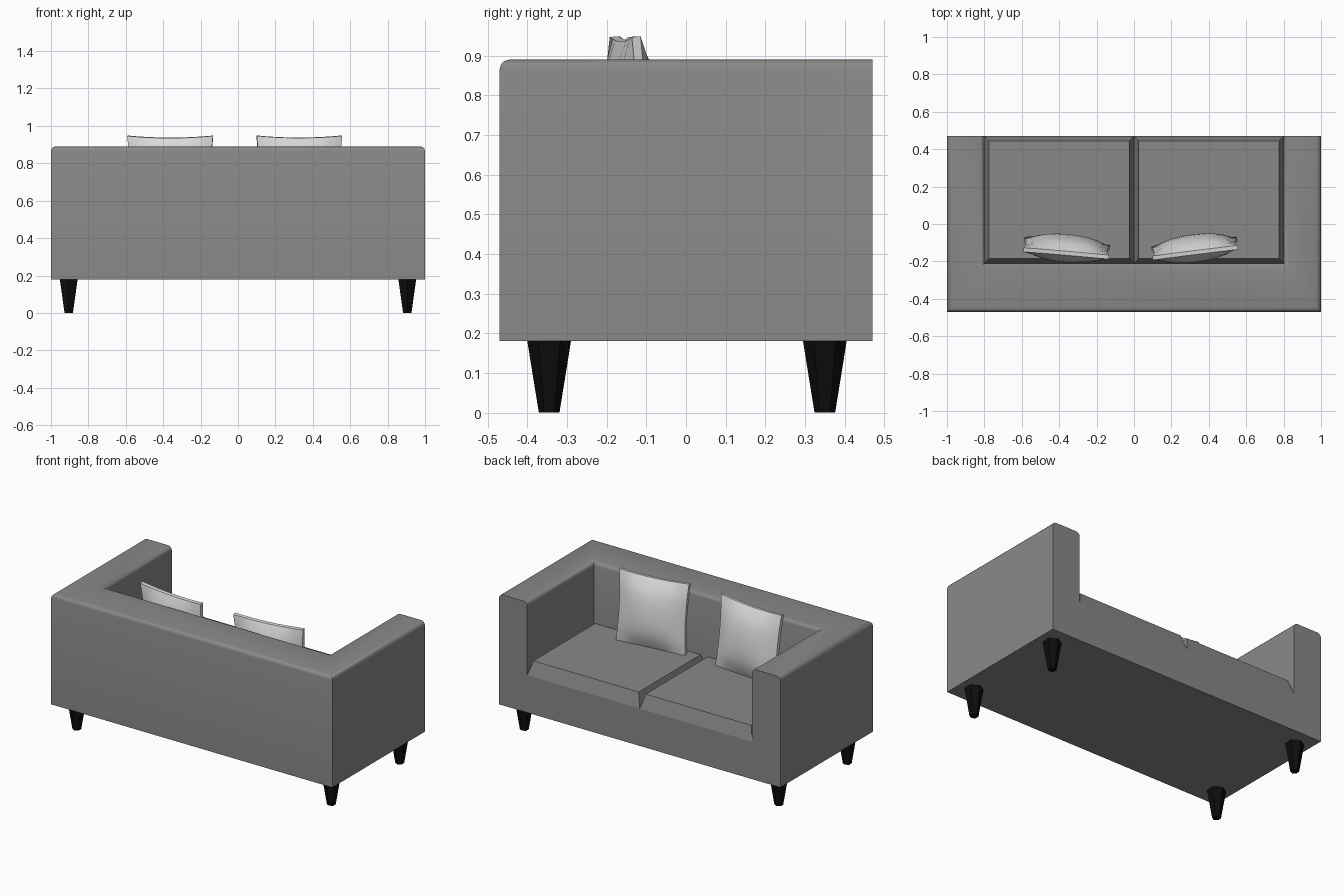
import bpy, bmesh, math
from mathutils import Matrix, Vector

cube = bpy.data.objects.get("Cube")
if cube:
    bpy.data.objects.remove(cube, do_unlink=True)


def material(name, grey):
    mat = bpy.data.materials.new(name)
    mat.use_nodes = True
    color = (grey, grey, grey, 1)
    mat.diffuse_color = color
    mat.node_tree.nodes["Principled BSDF"].inputs["Base Color"].default_value = color
    return mat


GREY = material("grey_upholstery", 0.25)
WHITE = material("pale_pillow_fabric", 0.7)
BLACK = material("black_leg", 0.004)


def finish(bm, name, mat, angle=None):
    bmesh.ops.recalc_face_normals(bm, faces=bm.faces)
    mesh = bpy.data.meshes.new(name)
    bm.to_mesh(mesh)
    bm.free()
    mesh.materials.append(mat)
    obj = bpy.data.objects.new(name, mesh)
    bpy.context.collection.objects.link(obj)
    if angle:
        bpy.ops.object.select_all(action='DESELECT')
        obj.select_set(True)
        bpy.context.view_layer.objects.active = obj
        bpy.ops.object.shade_smooth_by_angle(angle=math.radians(angle))
    return obj


def box(lo, hi):
    bm = bmesh.new()
    lo, hi = Vector(lo), Vector(hi)
    bmesh.ops.create_cube(bm, size=1, matrix=Matrix.Translation((lo + hi) / 2)
                          @ Matrix.Diagonal((*(hi - lo), 1)))
    return bm


HALF, DEPTH, BOTTOM, TOP = 1.0, 0.47, 0.18, 0.89
INNER, BACK, SEAT = 0.80, -0.21, 0.42

# Body: a box with the seat recess cut out of its top and open side
bm = box((-HALF, -DEPTH, BOTTOM), (HALF, DEPTH, TOP))
for point, normal in (((INNER, 0, 0), (1, 0, 0)), ((-INNER, 0, 0), (1, 0, 0)),
                      ((0, BACK, 0), (0, 1, 0)), ((0, 0, SEAT), (0, 0, 1))):
    bmesh.ops.bisect_plane(bm, geom=bm.verts[:] + bm.edges[:] + bm.faces[:],
                           plane_co=point, plane_no=normal)
opening = []
for f in bm.faces:
    c = f.calc_center_median()
    if abs(c.x) < INNER - 0.01 and c.y > BACK and c.z > SEAT + 0.01:
        opening.append(f)
bmesh.ops.delete(bm, geom=opening, context='FACES')


def corner(x, y, z):
    target = Vector((x, y, z))
    for v in bm.verts:
        if (v.co - target).length < 1e-4:
            return v
    return bm.verts.new(target)


for s in (-INNER, INNER):
    bm.faces.new([corner(s, *p) for p in
                  ((DEPTH, SEAT), (DEPTH, TOP), (BACK, TOP), (BACK, SEAT))])
for y, z in ((DEPTH, SEAT), (BACK, TOP)):
    bm.faces.new([corner(-INNER, y, z), corner(INNER, y, z),
                  corner(INNER, BACK, SEAT), corner(-INNER, BACK, SEAT)])
bmesh.ops.recalc_face_normals(bm, faces=bm.faces)
bmesh.ops.dissolve_limit(bm, angle_limit=0.01, verts=bm.verts, edges=bm.edges)
# Soften the top rim, leaving the arm ends flat
rim = [e for e in bm.edges
       if all(v.co.z > TOP - 0.01 for v in e.verts)
       and not all(v.co.y > DEPTH - 0.01 for v in e.verts)]
bmesh.ops.bevel(bm, geom=rim, offset=0.025, segments=3, profile=0.5, affect='EDGES')
finish(bm, "sofa_body", GREY, 40)

# Seat cushions with sloping sides
for name, x0, x1 in (("right", -INNER, 0), ("left", 0, INNER)):
    bm = box((x0, BACK, SEAT), (x1, DEPTH, 0.51))
    mid = Vector(((x0 + x1) / 2, (BACK + DEPTH) / 2))
    for v in bm.verts:
        if v.co.z > 0.5:
            for i in (0, 1):
                v.co[i] -= math.copysign(0.025, v.co[i] - mid[i])
    finish(bm, name + "_seat_cushion", GREY)

# Tapered six-sided legs
for xn, x in (("right", -0.905), ("left", 0.905)):
    for yn, y in (("front", -0.345), ("back", 0.35)):
        bm = bmesh.new()
        bmesh.ops.create_cone(bm, cap_ends=True, segments=6, radius1=0.026,
                              radius2=0.055, depth=BOTTOM,
                              matrix=Matrix.Translation((x, y, BOTTOM / 2)))
        finish(bm, f"{yn}_{xn}_leg", BLACK)


# Throw pillows: pinched squares that swell towards the middle
def pillow(name, x, y, turn, lean):
    bm = bmesh.new()
    bmesh.ops.create_cube(bm, size=2)
    bmesh.ops.subdivide_edges(bm, edges=bm.edges, cuts=7, use_grid_fill=True)
    for v in bm.verts:
        u, t, w = v.co
        swell = (1 - abs(u) ** 2.5) * (1 - abs(w) ** 2.5)
        v.co = (0.23 * u * (1 - 0.05 * (1 - w * w)),
                t * (0.011 + 0.06 * swell ** 0.8),
                0.227 * w * (1 - 0.05 * (1 - u * u)))
    obj = finish(bm, name, WHITE, 50)
    obj.matrix_world = (Matrix.Translation((x, y, 0.722))
                        @ Matrix.Rotation(math.radians(turn), 4, 'Z')
                        @ Matrix.Rotation(math.radians(lean), 4, 'X'))


pillow("right_pillow", -0.36, -0.13, -5, 7)
pillow("left_pillow", 0.325, -0.13, 7, 6)
